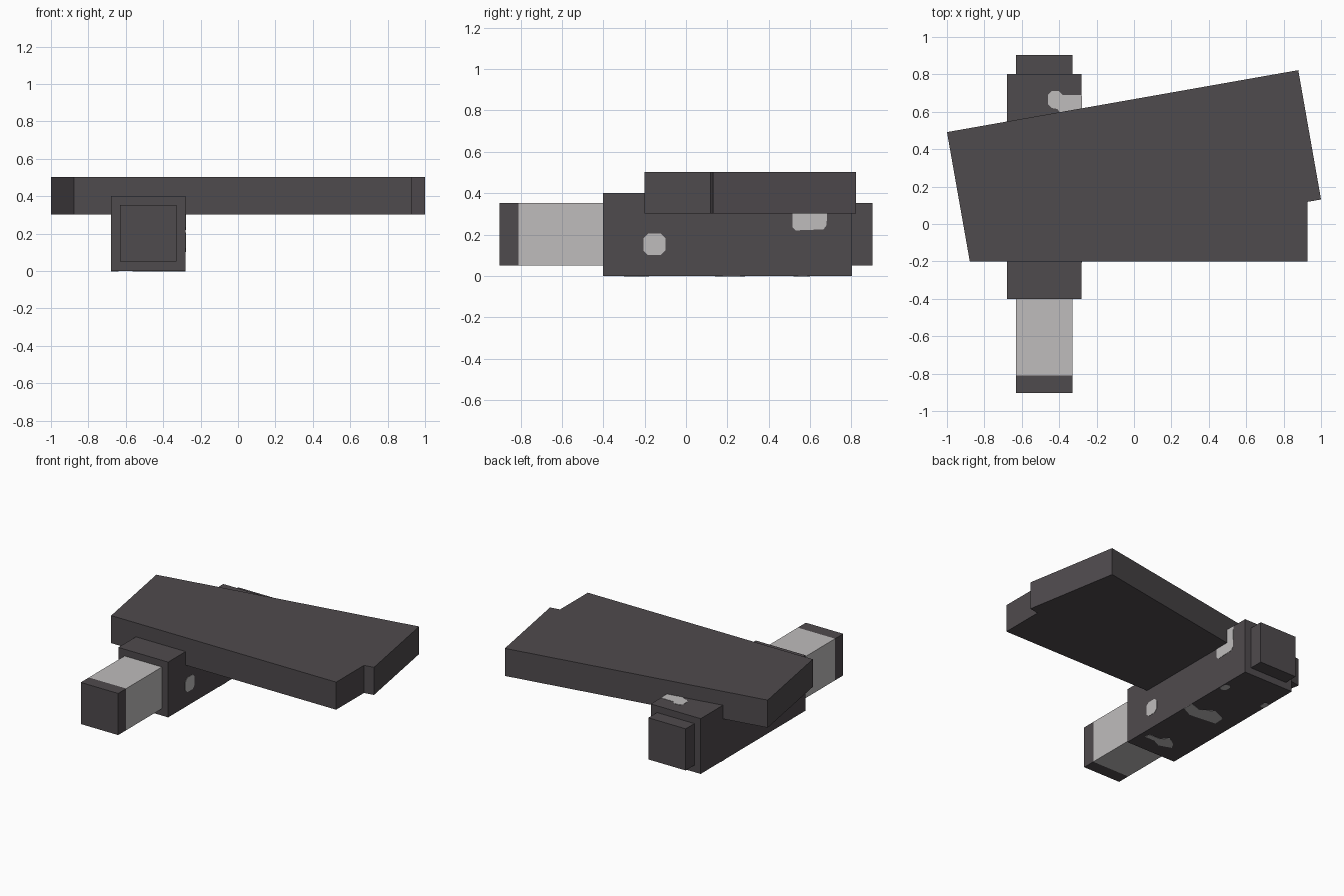
import bpy, bmesh, math
from mathutils import Matrix, Vector

if "Cube" in bpy.data.objects:
    bpy.data.objects.remove(bpy.data.objects["Cube"], do_unlink=True)


def make_material(name, rgb):
    mat = bpy.data.materials.new(name)
    mat.use_nodes = True
    mat.diffuse_color = (*rgb, 1)
    mat.node_tree.nodes["Principled BSDF"].inputs["Base Color"].default_value = (*rgb, 1)
    return mat


DARK = make_material("dark grey", (0.078, 0.069, 0.075))
LIGHT = make_material("light grey", (0.52, 0.505, 0.505))


def finish(name, bm, *mats):
    bmesh.ops.recalc_face_normals(bm, faces=bm.faces)
    mesh = bpy.data.meshes.new(name)
    bm.to_mesh(mesh)
    bm.free()
    for mat in mats:
        mesh.materials.append(mat)
    obj = bpy.data.objects.new(name, mesh)
    bpy.context.collection.objects.link(obj)
    return obj


def box_mesh(lo, hi):
    bm = bmesh.new()
    lo, hi = Vector(lo), Vector(hi)
    bmesh.ops.create_cube(bm, size=1, matrix=Matrix.Translation((lo + hi) / 2)
                          @ Matrix.Diagonal((*(hi - lo), 1)))
    return bm


def plate(name, points, place, normal, thick=0.002):
    """Thin painted patch: 2D outline placed on a face and extruded outwards."""
    bm = bmesh.new()
    face = bm.faces.new([bm.verts.new(place(a, b)) for a, b in points])
    top = bmesh.ops.extrude_face_region(bm, geom=[face])["geom"]
    bmesh.ops.translate(bm, vec=Vector(normal) * thick,
                        verts=[v for v in top if isinstance(v, bmesh.types.BMVert)])
    return finish(name, bm, LIGHT)


def rounded(a0, a1, b0, b1, c):
    """Rectangle outline with clipped corners."""
    return [(a0 + c, b0), (a1 - c, b0), (a1, b0 + c), (a1, b1 - c),
            (a1 - c, b1), (a0 + c, b1), (a0, b1 - c), (a0, b0 + c)]


# Outer housing block
SIDE, TOP = -0.28, 0.401
finish("housing", box_mesh((-0.68, -0.401, 0), (SIDE, 0.803, TOP)), DARK)

# Sliding core with a light band in front of the housing
bm = box_mesh((-0.63, -0.903, 0.05), (-0.33, 0.903, 0.352))
for y in (-0.81, -0.401):
    bmesh.ops.bisect_plane(bm, geom=bm.verts[:] + bm.edges[:] + bm.faces[:],
                           plane_co=(0, y, 0), plane_no=(0, 1, 0))
for f in bm.faces:
    f.material_index = int(-0.81 < f.calc_center_median().y < -0.401)
finish("core", bm, DARK, LIGHT)

# Two overlapping slabs sharing the front corner, one turned by ten degrees
corner = Matrix.Translation((-0.878, -0.2, 0.302))
for name, width, angle in (("slab", 1.806, 0), ("turned_slab", 1.907, 10)):
    bm = box_mesh((0, 0, 0), (width, 0.702, 0.2))
    bm.transform(corner @ Matrix.Rotation(math.radians(angle), 4, "Z"))
    finish(name, bm, DARK)


# Light patches on the housing
def on_side(y, z):
    return (SIDE, y, z)


def on_top(x, y):
    return (x, y, TOP)


def on_bottom(x, y):
    return (x, y, 0)


plate("side_patch_front", rounded(-0.205, -0.1, 0.1, 0.205, 0.022), on_side, (1, 0, 0))
plate("side_patch_back", [(0.515, 0.235), (0.53, 0.22), (0.665, 0.225), (0.68, 0.245),
                          (0.685, TOP), (0.515, TOP)], on_side, (1, 0, 0))
plate("top_patch", [(SIDE, 0.60), (SIDE, 0.69), (-0.38, 0.69), (-0.40, 0.71),
                    (-0.44, 0.71), (-0.46, 0.69), (-0.46, 0.64), (-0.44, 0.62),
                    (-0.41, 0.615), (-0.39, 0.59)], on_top, (0, 0, 1))
plate("bottom_patch_front", [(-0.32, -0.27), (-0.40, -0.27), (-0.46, -0.30), (-0.55, -0.27),
                             (-0.53, -0.23), (-0.46, -0.18), (-0.42, -0.23), (-0.33, -0.23)],
      on_bottom, (0, 0, -1))
plate("bottom_patch_middle", [(SIDE, 0.18), (SIDE, 0.26), (-0.37, 0.23), (-0.46, 0.285),
                              (-0.56, 0.24), (-0.565, 0.16), (-0.43, 0.145), (-0.36, 0.14)],
      on_bottom, (0, 0, -1))
plate("bottom_patch_back", rounded(-0.335, -0.285, 0.53, 0.60, 0.015), on_bottom, (0, 0, -1))
plate("bottom_patch_edge", rounded(-0.68, -0.64, 0.52, 0.58, 0.012), on_bottom, (0, 0, -1))
